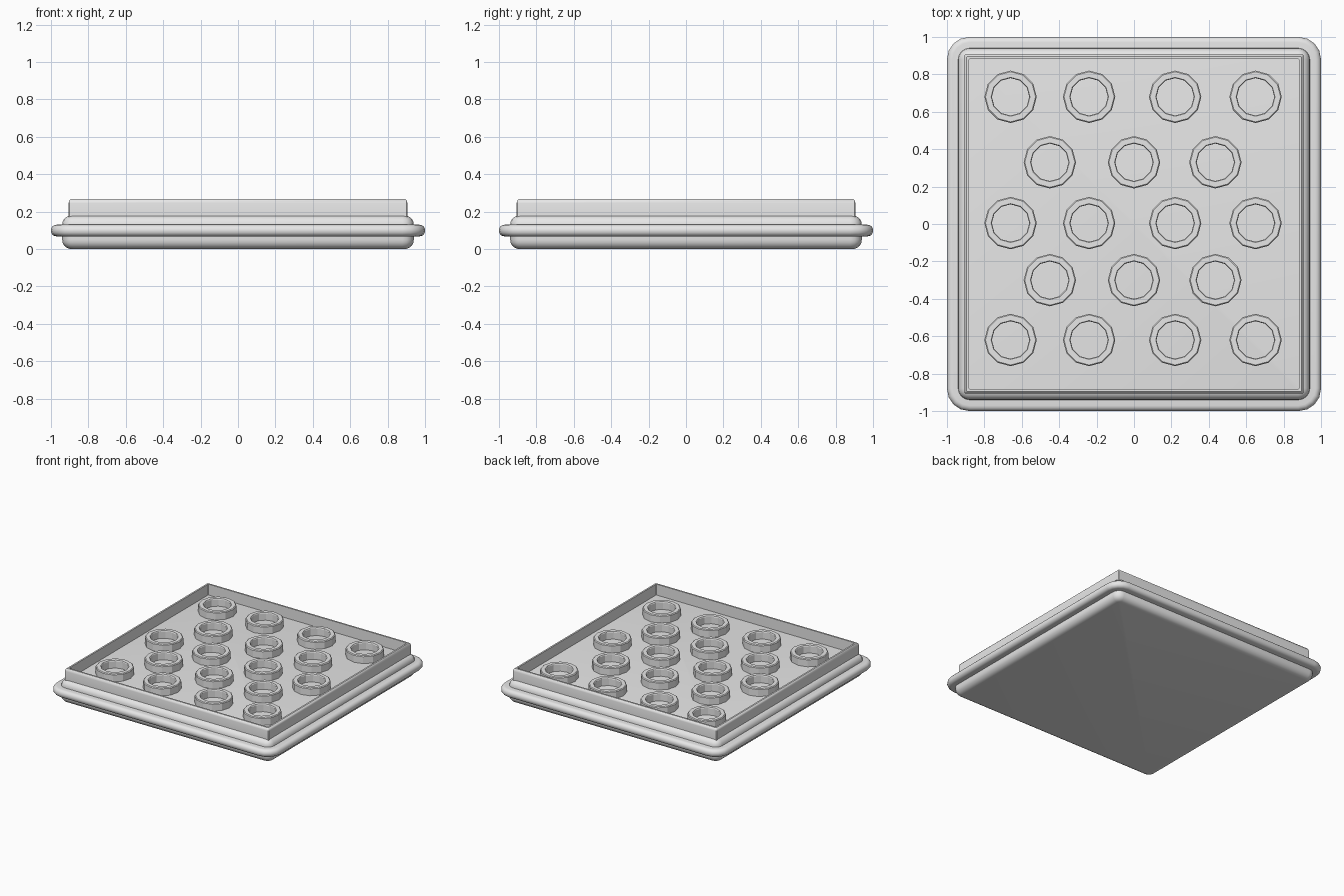
import bpy
import math

old = bpy.data.objects.get("Cube")
if old:
    bpy.data.objects.remove(old, do_unlink=True)

# Single plain material
grey = bpy.data.materials.new("light_grey")
grey.use_nodes = True
colour = (0.8, 0.8, 0.8, 1)
grey.diffuse_color = colour
grey.node_tree.nodes["Principled BSDF"].inputs["Base Color"].default_value = colour


def finish(name, verts, faces):
    mesh = bpy.data.meshes.new(name)
    mesh.from_pydata(verts, [], faces)
    mesh.materials.append(grey)
    obj = bpy.data.objects.new(name, mesh)
    bpy.context.collection.objects.link(obj)
    bpy.ops.object.select_all(action="DESELECT")
    obj.select_set(True)
    bpy.context.view_layer.objects.active = obj
    bpy.ops.object.shade_smooth_by_angle(angle=math.radians(35))
    return obj


def square_loop(half, radius, z, steps=4):
    """Outline of a square with rounded corners, counter-clockwise."""
    points = []
    for corner in range(4):
        middle = math.radians(45 + 90 * corner)
        cx = math.copysign(half - radius, math.cos(middle))
        cy = math.copysign(half - radius, math.sin(middle))
        for i in range(steps + 1):
            a = math.pi / 2 * (corner + i / steps)
            points.append((cx + radius * math.cos(a), cy + radius * math.sin(a), z))
    return points


def loft(name, loops, closed=False):
    """Skin stacked outlines; cap the ends, or join last to first."""
    n = len(loops[0])
    verts = [p for loop in loops for p in loop]
    faces = []
    count = len(loops)
    for r in range(count if closed else count - 1):
        a, b = r * n, (r + 1) % count * n
        for i in range(n):
            j = (i + 1) % n
            faces.append((a + i, a + j, b + j, b + i))
    if not closed:
        faces.append(tuple(reversed(range(n))))
        faces.append(tuple(range((count - 1) * n, count * n)))
    return finish(name, verts, faces)


def rounded_slab(name, half, corner, bottom, top, edge, steps=5):
    """Slab with rounded upper and lower edges."""
    loops = []
    for centre, start in ((bottom + edge, -90), (top - edge, 0)):
        for i in range(steps + 1):
            a = math.radians(start + 90 * i / steps)
            inset = edge * (1 - math.cos(a))
            loops.append(square_loop(half - inset, corner - inset * 0.9,
                                     centre + edge * math.sin(a)))
    return loft(name, loops)


# Thick base with a thin lip around its middle
rounded_slab("base_slab", 0.94, 0.06, 0, 0.18, 0.05)
rounded_slab("outer_lip", 1.0, 0.12, 0.068, 0.13, 0.029)

# Thin upright wall around the top
wall = [(0.906, 0.17), (0.906, 0.245), (0.902, 0.26), (0.895, 0.267),
        (0.882, 0.267), (0.882, 0.17)]
loft("rim_wall", [square_loop(h, 0.004, z, 1) for h, z in wall], closed=True)


def ring(name, x, y, sides=12):
    loops = []
    for radius, z in ((0.14, 0.175), (0.14, 0.235), (0.134, 0.241),
                      (0.104, 0.241), (0.1, 0.235), (0.1, 0.175)):
        loops.append([(x + radius * math.cos(math.tau * i / sides),
                       y + radius * math.sin(math.tau * i / sides), z)
                      for i in range(sides)])
    obj = loft(name, loops, closed=True)
    obj.data.shade_flat()


# Staggered rows of studs
wide = (-0.66, -0.24, 0.22, 0.65)
narrow = (-0.45, 0, 0.435)
rows = ((0.68, wide), (0.33, narrow), (0.005, wide), (-0.3, narrow), (-0.62, wide))
for r, (y, columns) in enumerate(rows):
    for c, x in enumerate(columns):
        ring(f"hollow_stud_{r + 1}_{c + 1}", x, y)
